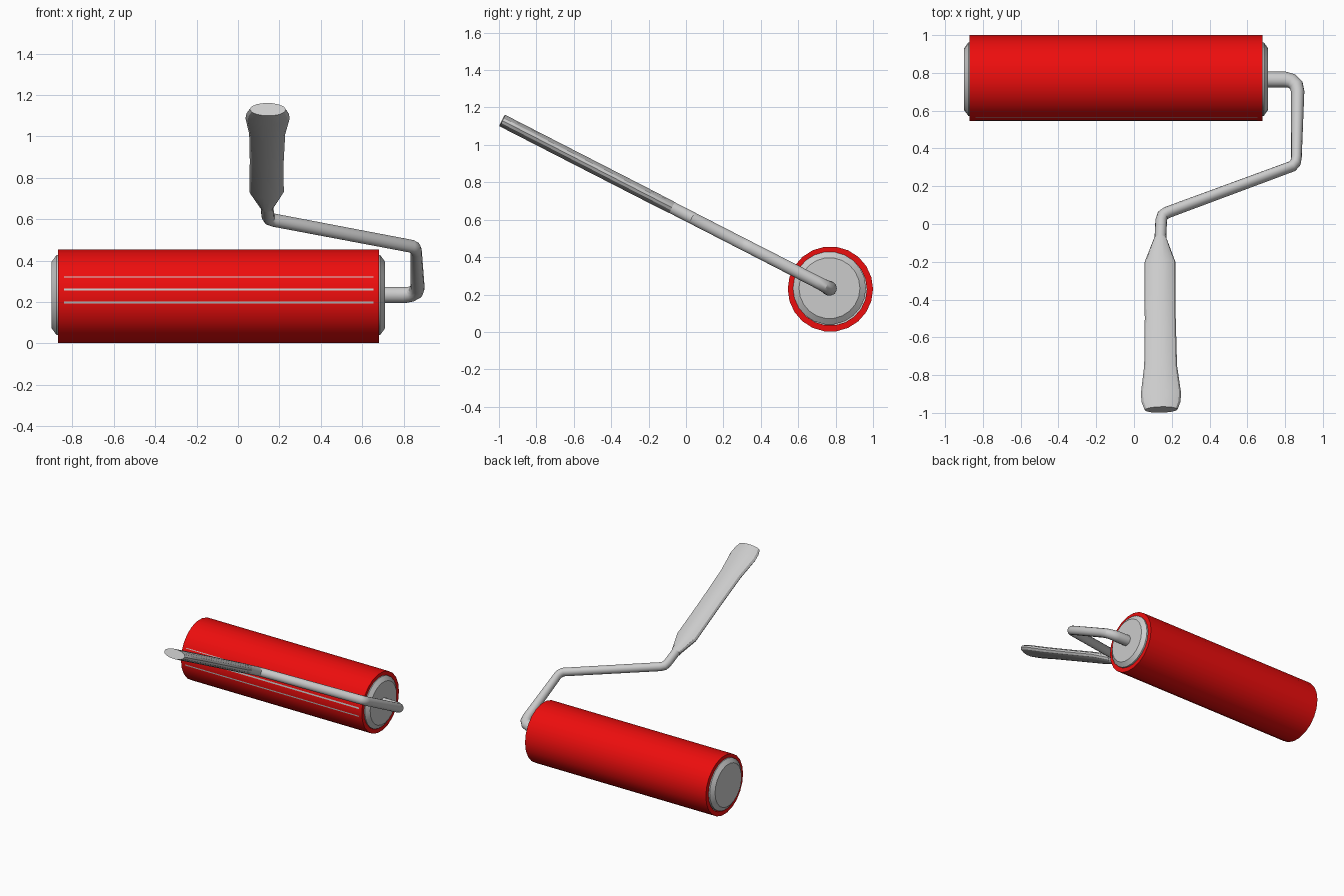
import bpy, math
from mathutils import Vector

if "Cube" in bpy.data.objects:
    bpy.data.objects.remove(bpy.data.objects["Cube"])


def make_object(name, verts, faces, colour=None):
    mesh = bpy.data.meshes.new(name)
    mesh.from_pydata(verts, [], faces)
    mesh.update()
    obj = bpy.data.objects.new(name, mesh)
    bpy.context.collection.objects.link(obj)
    if colour:
        mat = bpy.data.materials.new(name + "_colour")
        mat.diffuse_color = colour
        mat.use_nodes = True
        mat.node_tree.nodes["Principled BSDF"].inputs["Base Color"].default_value = mat.diffuse_color
        mesh.materials.append(mat)
    # consistent outward normals, smooth with sharp edges kept
    bpy.ops.object.select_all(action='DESELECT')
    obj.select_set(True)
    bpy.context.view_layer.objects.active = obj
    bpy.ops.object.mode_set(mode='EDIT')
    bpy.ops.mesh.select_all(action='SELECT')
    bpy.ops.mesh.normals_make_consistent(inside=False)
    bpy.ops.object.mode_set(mode='OBJECT')
    bpy.ops.object.shade_smooth_by_angle(angle=math.radians(30))
    return obj


def bridge(count, n, closed=False):
    """Quads between consecutive rings; closed joins last ring to first, else caps both ends."""
    faces = []
    for r in range(count if closed else count - 1):
        a, b = r * n, (r + 1) % count * n
        faces += [(a + i, a + (i + 1) % n, b + (i + 1) % n, b + i) for i in range(n)]
    if not closed:
        faces += [tuple(range(n)), tuple(range((count - 1) * n, count * n))]
    return faces


def lathe(name, profile, y, z, phase=0.0, closed=False, colour=None, n=22):
    """Revolve (x, radius) points around the roller's x axis."""
    verts = []
    for x, r in profile:
        for i in range(n):
            a = 2 * math.pi * (i + phase) / n
            verts.append((x, y - r * math.cos(a), z + r * math.sin(a)))
    return make_object(name, verts, bridge(len(profile), n, closed), colour)


AXLE_Y, AXLE_Z = 0.765, 0.234

# Red sleeve: a hollow tube
lathe("roller_sleeve", [(-0.87, 0.195), (-0.87, 0.228), (0.68, 0.228), (0.68, 0.195)],
      0.772, 0.229, closed=True, colour=(0.85, 0.004, 0.004, 1))

# Core whose ridges just break through the front of the sleeve
lathe("roller_core", [(-0.84, 0.2195), (0.655, 0.2195)], AXLE_Y, 0.2295, phase=0.5)

# Chamfered end caps
for name, x, s in (("left_cap", -0.87, -1), ("right_cap", 0.68, 1)):
    lathe(name, [(x - s * 0.03, 0.195), (x + s * 0.007, 0.195), (x + s * 0.03, 0.163)],
          0.767, AXLE_Z)

# Frame and handle lie in one plane tilted up towards the front
TILT = math.atan2(0.895, 1.745)
ALONG = Vector((0, -math.cos(TILT), math.sin(TILT)))
NORMAL = Vector((0, math.sin(TILT), math.cos(TILT)))


def flat_sweep(name, path, n=14):
    """Sweep an ellipse along (x, y, half width, half thickness) points in the tilted plane."""
    pts = [Vector((x, 0, 0)) + ALONG * ((AXLE_Y - y) / math.cos(TILT)) for x, y, w, t in path]
    verts = []
    for k, p in enumerate(pts):
        tangent = Vector((0, 0, 0))
        if k > 0:
            tangent += (p - pts[k - 1]).normalized()
        if k < len(pts) - 1:
            tangent += (pts[k + 1] - p).normalized()
        side = NORMAL.cross(tangent.normalized())
        w, t = path[k][2:]
        for i in range(n):
            a = 2 * math.pi * i / n
            verts.append(Vector((0, AXLE_Y, AXLE_Z)) + p
                         + side * (w * math.cos(a)) + NORMAL * (t * math.sin(a)))
    return make_object(name, verts, bridge(len(pts), n))


# Bent wire frame
flat_sweep("wire_frame", [
    (0.69, 0.765, 0.042, 0.04), (0.80, 0.765, 0.042, 0.04), (0.835, 0.757, 0.04, 0.037),
    (0.859, 0.735, 0.038, 0.035), (0.867, 0.70, 0.035, 0.034),
    (0.86, 0.35, 0.028, 0.033), (0.855, 0.325, 0.029, 0.033), (0.838, 0.306, 0.029, 0.033),
    (0.175, 0.061, 0.031, 0.033), (0.152, 0.046, 0.031, 0.033), (0.144, 0.02, 0.031, 0.033),
    (0.139, -0.09, 0.031, 0.033)])

# Flat, flared handle
flat_sweep("handle", [
    (0.139, -0.075, 0.033, 0.034), (0.138, -0.205, 0.083, 0.035),
    (0.139, -0.50, 0.082, 0.035), (0.141, -0.75, 0.087, 0.035),
    (0.143, -0.90, 0.107, 0.035), (0.143, -0.945, 0.102, 0.035),
    (0.144, -0.983, 0.087, 0.035)])
